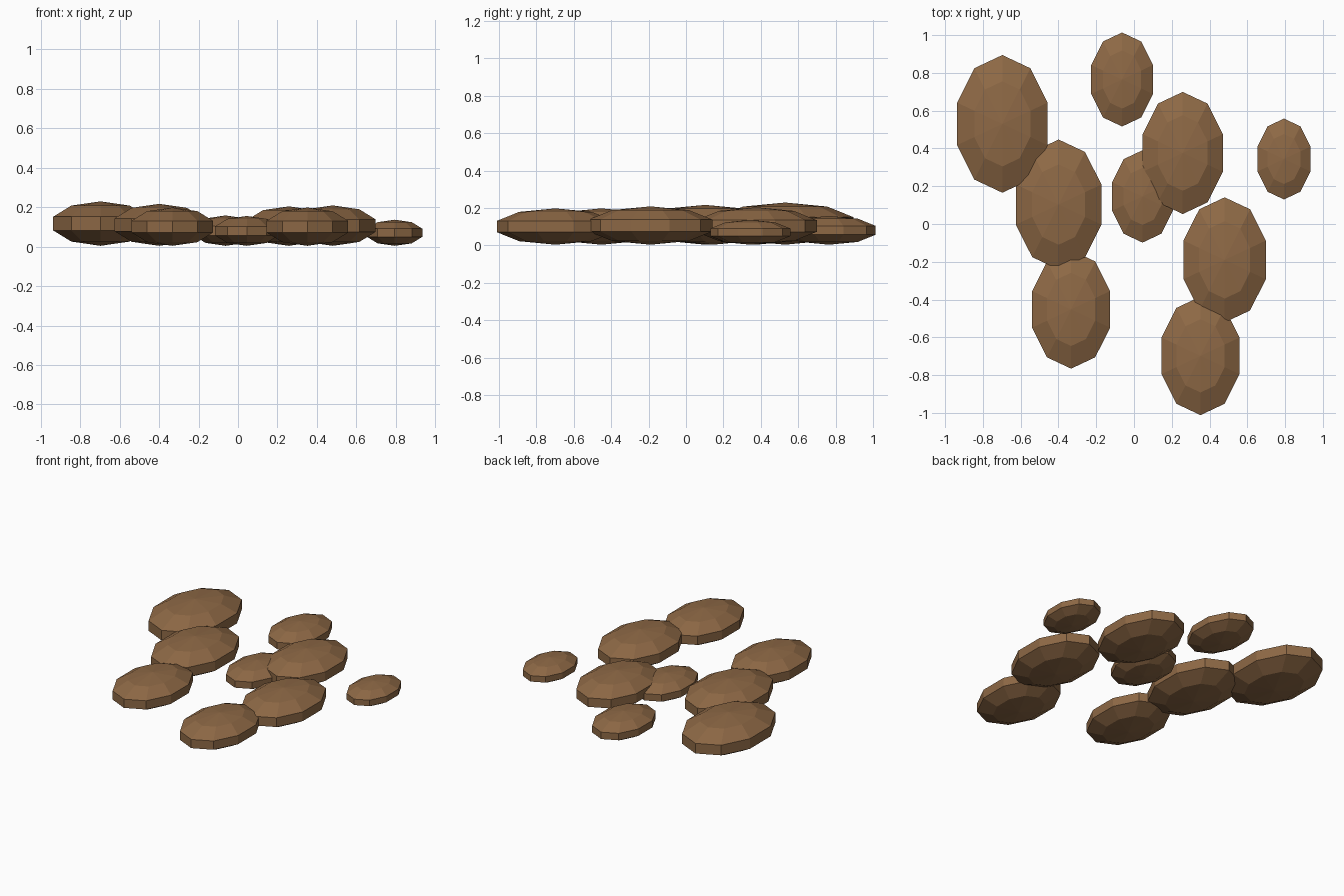
import bpy
import math

default = bpy.data.objects.get("Cube")
if default:
    bpy.data.objects.remove(default, do_unlink=True)

# Single brown stone colour
brown = bpy.data.materials.new("warm brown stone")
brown.use_nodes = True
colour = (0.27, 0.14, 0.06, 1)
brown.diffuse_color = colour
bsdf = brown.node_tree.nodes["Principled BSDF"]
bsdf.inputs["Base Color"].default_value = colour
bsdf.inputs["Roughness"].default_value = 0.9

# Stones as (x, y, half width)
STONES = [
    (-0.697, 0.530, 0.252),
    (-0.399, 0.103, 0.238),
    (-0.333, -0.452, 0.217),
    (-0.063, 0.765, 0.172),
    (0.045, 0.146, 0.169),
    (0.258, 0.376, 0.2235),
    (0.480, -0.190, 0.229),
    (0.352, -0.698, 0.217),
    (0.794, 0.344, 0.148),
]
LENGTH, HEIGHT = 1.446, 0.425  # proportions relative to the width


def add_stone(index, x, y, half_width):
    # A five-ring sphere is widest at 18 degrees of latitude
    radius = half_width / math.cos(math.radians(18))
    z = HEIGHT * radius + 0.004
    bpy.ops.mesh.primitive_uv_sphere_add(segments=10, ring_count=5, radius=1,
                                         location=(x, y, z))
    stone = bpy.context.object
    stone.name = f"flat_stone_{index}"
    # Ten-sided outline has points left and right, flats front and back
    for v in stone.data.vertices:
        v.co.x *= radius
        v.co.y *= radius * LENGTH
        v.co.z *= radius * HEIGHT
    stone.data.materials.append(brown)
    bpy.ops.object.shade_flat()


for i, stone in enumerate(STONES, 1):
    add_stone(i, *stone)
